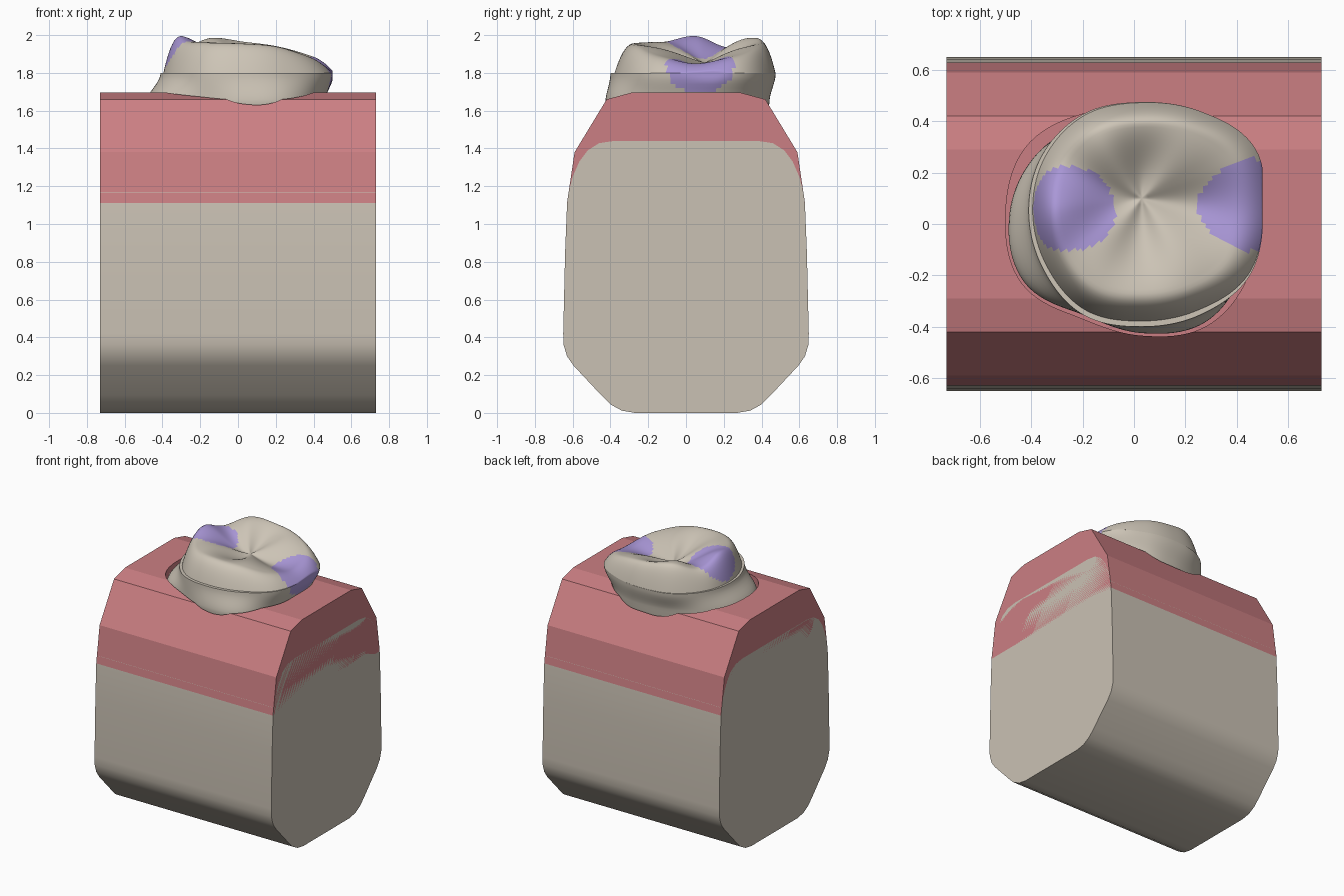
import bpy, bmesh, math

if "Cube" in bpy.data.objects:
    bpy.data.objects.remove(bpy.data.objects["Cube"])

HALF = 0.73          # half length of the jaw block
SEG = 120            # steps around the tooth
CX, CY = 0.03, 0.04  # tooth axis


def material(name, rgb):
    m = bpy.data.materials.new(name)
    m.diffuse_color = (*rgb, 1)
    m.use_nodes = True
    m.node_tree.nodes["Principled BSDF"].inputs["Base Color"].default_value = m.diffuse_color
    return m


BONE = material("bone_beige", (0.59, 0.535, 0.455))
ENAMEL = material("enamel_beige", (0.61, 0.555, 0.47))
GUM = material("gum_pink", (0.60, 0.212, 0.227))
CONTACT = material("contact_purple", (0.40, 0.31, 0.68))


def finish(name, bm, mats, smooth=None):
    bmesh.ops.recalc_face_normals(bm, faces=bm.faces)
    me = bpy.data.meshes.new(name)
    bm.to_mesh(me)
    bm.free()
    ob = bpy.data.objects.new(name, me)
    bpy.context.collection.objects.link(ob)
    for m in mats:
        me.materials.append(m)
    bpy.ops.object.select_all(action='DESELECT')
    ob.select_set(True)
    bpy.context.view_layer.objects.active = ob
    if smooth:
        bpy.ops.object.shade_smooth_by_angle(angle=math.radians(smooth))
    return ob


def extrude_profile(name, pts, mat, smooth=None):
    """Closed (y, z) profile extruded along x."""
    bm = bmesh.new()
    face = bm.faces.new([bm.verts.new((-HALF, y, z)) for y, z in pts])
    res = bmesh.ops.extrude_face_region(bm, geom=[face])
    new = [v for v in res["geom"] if isinstance(v, bmesh.types.BMVert)]
    bmesh.ops.translate(bm, verts=new, vec=(2 * HALF, 0, 0))
    # extrusion of a lone face may leave the first cap in place or drop it
    if not any(all(v.co.x < 0 for v in f.verts) for f in bm.faces):
        bmesh.ops.holes_fill(bm, edges=[e for e in bm.edges if e.is_boundary])
    return finish(name, bm, [mat], smooth)


def around(vals, a):
    """Smooth periodic interpolation of values given every 30 degrees."""
    n = len(vals)
    u = a / (2 * math.pi) * n
    i = math.floor(u)
    t = u - i
    p0, p1, p2, p3 = (vals[(i + k) % n] for k in (-1, 0, 1, 2))
    return p1 + 0.5 * t * (p2 - p0 + t * (2 * p0 - 5 * p1 + 4 * p2 - p3
                                          + t * (3 * (p1 - p2) + p3 - p0)))


def loft(bm, rings, cap_ends):
    """Skin a list of closed rings of points."""
    vr = [[bm.verts.new(p) for p in r] for r in rings]
    for a, b in zip(vr, vr[1:]):
        for i in range(SEG):
            j = (i + 1) % SEG
            bm.faces.new((a[i], a[j], b[j], b[i]))
    if cap_ends:
        bm.faces.new(vr[0])
        bm.faces.new(vr[-1])
    return vr


ANGLES = [2 * math.pi * i / SEG for i in range(SEG)]


def point(a, r, z):
    return (min(CX + r * math.cos(a), 0.5), CY + r * math.sin(a), z)


# Outlines of the tooth as radii every 30 degrees, starting at +x
RIM = [0.475, 0.51, 0.46, 0.435, 0.45, 0.45, 0.44, 0.44, 0.455, 0.44, 0.455, 0.485]
NECK = [0.43, 0.45, 0.43, 0.40, 0.41, 0.47, 0.515, 0.53, 0.455, 0.465, 0.49, 0.455]
SOCKET = [0.44, 0.46, 0.44, 0.41, 0.45, 0.52, 0.53, 0.54, 0.47, 0.475, 0.505, 0.48]
INSET = [1, 1, 1, 0.995, 0.985, 0.97, 0.965, 0.96, 0.955, 0.95, 0.955, 0.985]
CREST = [1.85, 1.89, 1.94, 1.965, 1.985, 1.935, 1.995, 1.965, 1.96, 1.955, 1.94, 1.89]


def paint_contacts(bm):
    """Colour the two contact patches, as ellipsoid zones."""
    zones = (((-0.26, 0.06, 1.95), (0.20, 0.165, 0.18)),
             ((0.46, 0.075, 1.83), (0.21, 0.18, 0.14)))
    for f in bm.faces:
        c = f.calc_center_median()
        for mid, rad in zones:
            if sum(((c[k] - mid[k]) / rad[k]) ** 2 for k in range(3)) < 1:
                f.material_index = 1


# Jaw bone: rounded profile, half listed and mirrored
bone_half = [(0.27, 0), (0.34, 0.012), (0.40, 0.045), (0.45, 0.095), (0.595, 0.25),
             (0.63, 0.30), (0.648, 0.36), (0.65, 0.42), (0.64, 0.85), (0.63, 1.10)]
bone_top = [(0.622, 1.165), (0.60, 1.25), (0.565, 1.33), (0.52, 1.39),
            (0.46, 1.428), (0.38, 1.44)]
half = bone_half + bone_top
extrude_profile("jaw_bone", half + [(-y, z) for y, z in reversed(half)], BONE, 35)

# Gum: faceted saddle over the bone
outer = [(0.630, 1.11), (0.59, 1.38), (0.42, 1.66), (0.29, 1.695)]
saddle = outer + [(-y, z) for y, z in reversed(outer)]
saddle += [(-y, z) for y, z in bone_top] + [(y, z) for y, z in reversed(bone_top)]
gum = extrude_profile("gum", saddle, GUM)

# Socket opening cut into the gum
bm = bmesh.new()
loft(bm, [[point(a, around(SOCKET, a), z) for a in ANGLES] for z in (1.52, 1.9)], True)
cutter = finish("socket_cutter", bm, [GUM])
cutter.hide_render = True
mod = gum.modifiers.new("socket", 'BOOLEAN')
mod.operation = 'DIFFERENCE'
mod.solver = 'EXACT'
mod.object = cutter
bpy.context.view_layer.objects.active = gum
bpy.ops.object.modifier_apply(modifier="socket")
bpy.data.objects.remove(cutter)

# Tooth collar: flares from the neck up to a flat shelf
bm = bmesh.new()
rings = [[point(a, around(NECK, a) * 0.95, 1.52) for a in ANGLES]]
for k in range(9):
    t = k / 8
    s = t * t * (3 - 2 * t)
    rings.append([point(a, around(NECK, a) * (1 - s) + around(RIM, a) * s, 1.64 + 0.16 * t)
                  for a in ANGLES])
rings.append([point(a, around(RIM, a) * 0.9, 1.80) for a in ANGLES])
loft(bm, rings, False)
paint_contacts(bm)
finish("tooth_collar", bm, [ENAMEL, CONTACT], 40)

# Tooth crown: chewing surface with cusps around a central pit
bm = bmesh.new()
PEAK, PIT, STEPS = 0.78, 1.855, 30
rings = []
for k in range(STEPS):
    t = math.sin(math.pi / 2 * (1 - k / STEPS))   # denser near the outer wall
    ring = []
    for a in ANGLES:
        top = around(CREST, a)
        if t > PEAK:
            z = top - (top - 1.80) * ((t - PEAK) / (1 - PEAK)) ** 2.2
        else:
            u = t / PEAK
            z = PIT + (top - PIT) * u * u * (3 - 2 * u)
            z -= 0.018 * math.sin(math.pi * u) * math.cos(4 * (a - math.pi / 2))
        x, y, z = point(a, around(RIM, a) * around(INSET, a) * t, z)
        ring.append((x, y + 0.06 * (1 - t), z))   # pit sits toward the back
    rings.append(ring)
inner = loft(bm, rings, False)[-1]
centre = bm.verts.new((CX, CY + 0.06, PIT))
for i in range(SEG):
    bm.faces.new((inner[i], inner[(i + 1) % SEG], centre))
paint_contacts(bm)
finish("tooth_crown", bm, [ENAMEL, CONTACT], 60)
